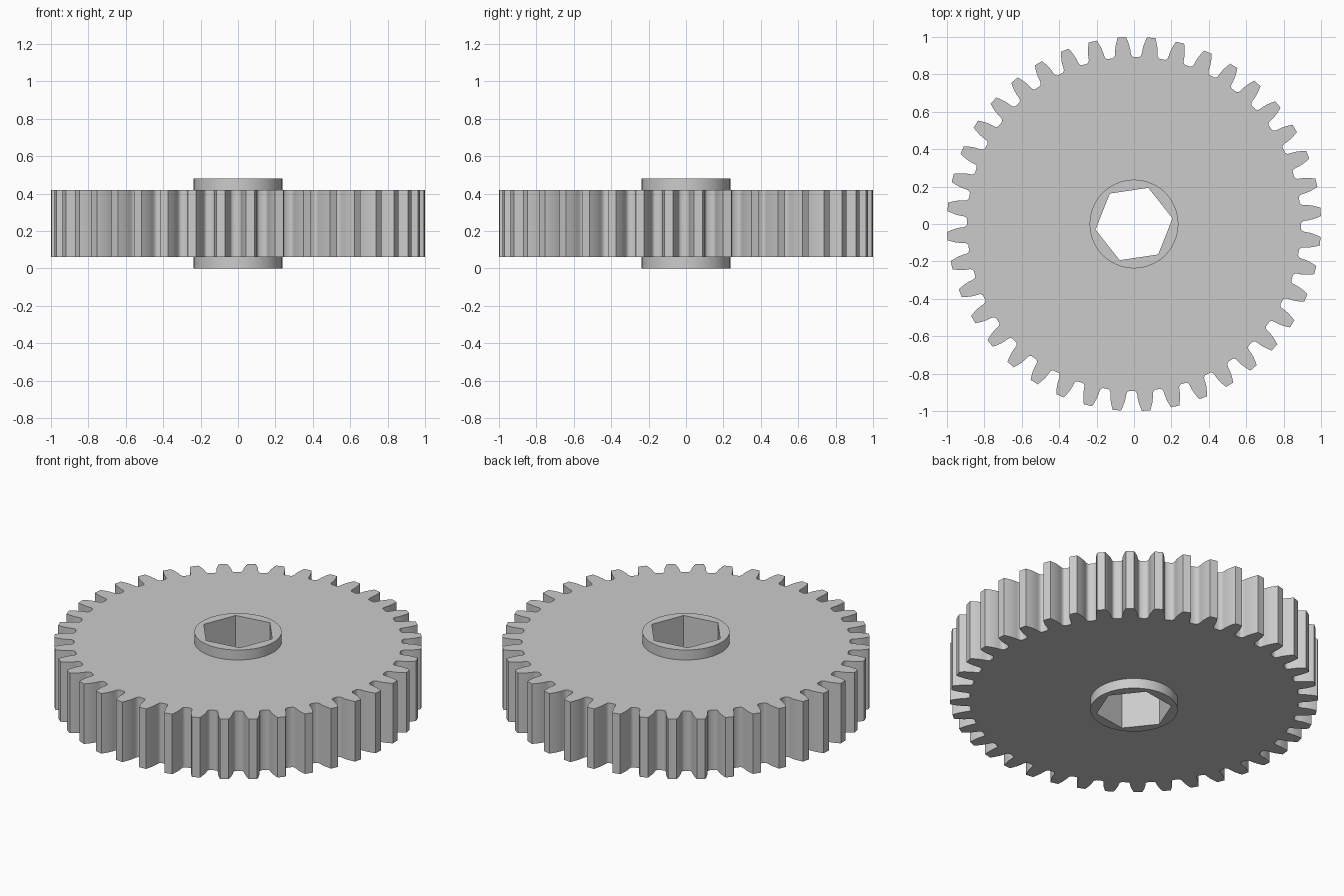
import bpy, bmesh, math

cube = bpy.data.objects.get("Cube")
if cube:
    bpy.data.objects.remove(cube)

TEETH = 40
TWIST = 0.065                      # angle of the first tooth
Z_HUB, Z_WHEEL = (0.0, 0.48), (0.06, 0.42)
HUB_R, BORE_R, BORE_TURN = 0.237, 0.208, math.radians(8.4)
TIP_R, PITCH_R, ROOT_R = 1.0, 0.952, 0.893
BASE_R = PITCH_R * math.cos(math.radians(14.5))


def involute(r):
    """Angle swept by the involute between the base circle and radius r."""
    a = math.acos(min(1.0, BASE_R / r))
    return math.tan(a) - a


def circle(radius, count, turn=0.0):
    return [(radius * math.cos(turn + math.tau * i / count),
             radius * math.sin(turn + math.tau * i / count)) for i in range(count)]


def tooth_outline():
    """Closed gear outline: rounded root, involute flanks, flat tips."""
    half = math.pi / (2 * TEETH) + involute(PITCH_R)
    steps = 6
    flank = [(ROOT_R, half + 0.017), (ROOT_R + 0.004, half + 0.009),
             (ROOT_R + 0.012, half + 0.003)]
    for i in range(steps + 1):
        r = BASE_R + (TIP_R - BASE_R) * i / steps
        flank.append((r, half - involute(r)))
    profile = [(r, -a) for r, a in flank] + flank[::-1]
    points = []
    for t in range(TEETH):
        centre = TWIST + math.tau * t / TEETH
        points += [(r * math.cos(centre + a), r * math.sin(centre + a))
                   for r, a in profile]
    return points


bm = bmesh.new()


def ring(points, z):
    verts = [bm.verts.new((x, y, z)) for x, y in points]
    edges = [bm.edges.new((v, verts[(i + 1) % len(verts)]))
             for i, v in enumerate(verts)]
    return verts, edges


def wall(lower, upper):
    a, b = lower[0], upper[0]
    for i in range(len(a)):
        j = (i + 1) % len(a)
        bm.faces.new((a[i], a[j], b[j], b[i]))


def cap(outer, inner):
    bmesh.ops.triangle_fill(bm, edges=outer[1] + inner[1], use_beauty=True)


teeth, hub, bore = tooth_outline(), circle(HUB_R, 96), circle(BORE_R, 6, BORE_TURN)
teeth_rings = [ring(teeth, z) for z in Z_WHEEL]
bore_rings = [ring(bore, z) for z in Z_HUB]

# Toothed rim and hexagonal bore
wall(*teeth_rings)
wall(*bore_rings)

# Wheel face, hub collar and collar rim on each side
for side in (0, 1):
    hub_base, hub_end = ring(hub, Z_WHEEL[side]), ring(hub, Z_HUB[side])
    cap(teeth_rings[side], hub_base)
    wall(hub_base, hub_end)
    cap(hub_end, bore_rings[side])

bmesh.ops.recalc_face_normals(bm, faces=bm.faces[:])
mesh = bpy.data.meshes.new("spur_gear")
bm.to_mesh(mesh)
bm.free()
gear = bpy.data.objects.new("spur_gear", mesh)
bpy.context.collection.objects.link(gear)

# Plain grey material
grey = bpy.data.materials.new("plain_grey")
grey.use_nodes = True
colour = (0.6, 0.6, 0.6, 1.0)
grey.diffuse_color = colour
grey.node_tree.nodes["Principled BSDF"].inputs["Base Color"].default_value = colour
mesh.materials.append(grey)

bpy.context.view_layer.objects.active = gear
gear.select_set(True)
bpy.ops.object.shade_smooth_by_angle(angle=math.radians(32))
